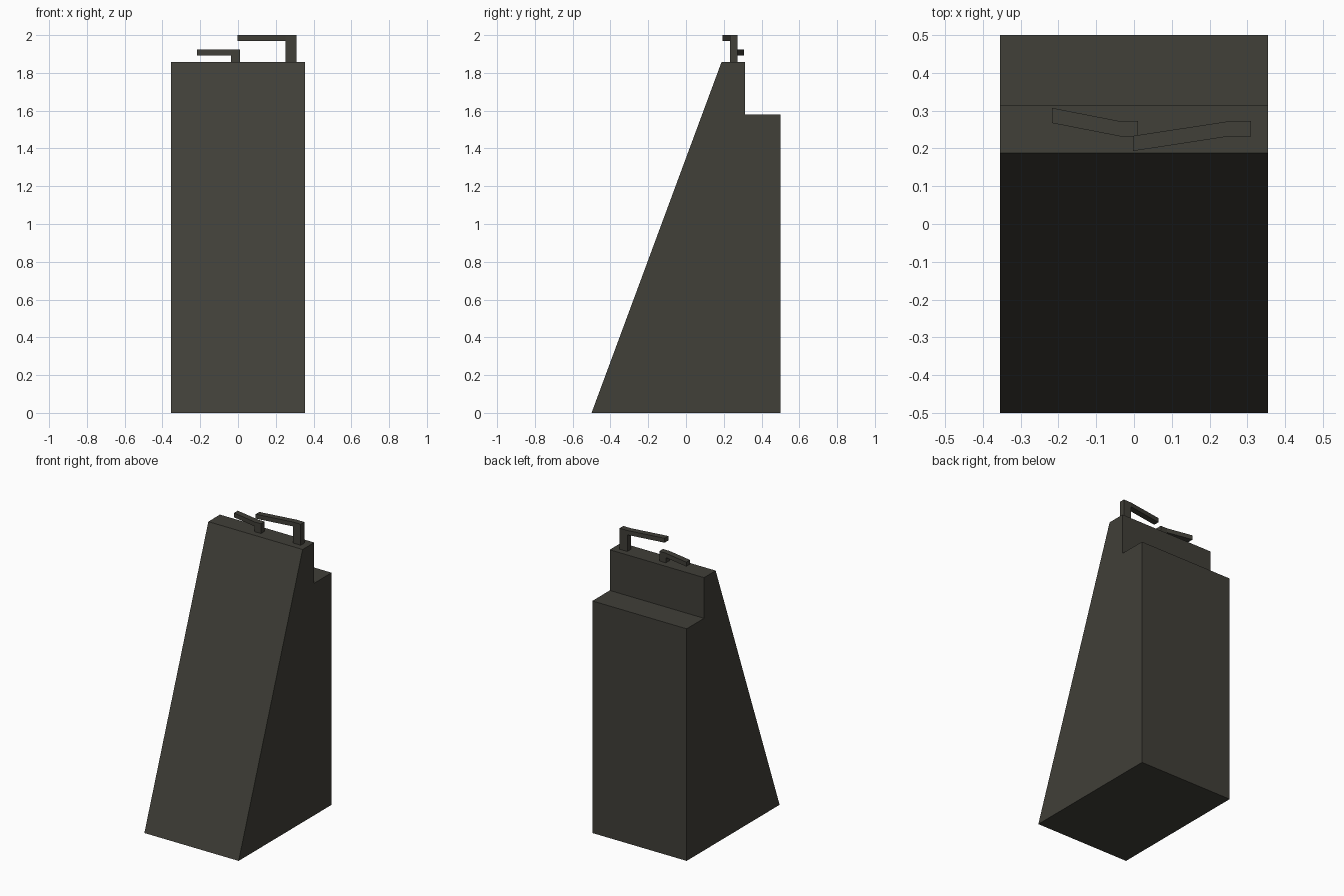
import bpy, bmesh
from mathutils import Vector

if "Cube" in bpy.data.objects:
    bpy.data.objects.remove(bpy.data.objects["Cube"])

mat = bpy.data.materials.new("dark olive grey")
mat.diffuse_color = (0.052, 0.050, 0.040, 1)
mat.use_nodes = True
mat.node_tree.nodes["Principled BSDF"].inputs["Base Color"].default_value = mat.diffuse_color


def prism(bm, outline, offset):
    """Extrude a closed flat outline along an offset vector."""
    face = bm.faces.new([bm.verts.new(p) for p in outline])
    res = bmesh.ops.extrude_face_region(bm, geom=[face], use_keep_orig=True)
    verts = [v for v in res["geom"] if isinstance(v, bmesh.types.BMVert)]
    bmesh.ops.translate(bm, verts=verts, vec=Vector(offset))


def finish(bm, name):
    bmesh.ops.recalc_face_normals(bm, faces=bm.faces)
    mesh = bpy.data.meshes.new(name)
    bm.to_mesh(mesh)
    bm.free()
    mesh.materials.append(mat)
    bpy.context.collection.objects.link(bpy.data.objects.new(name, mesh))


# Wedge body with stepped back
profile = [(-0.5, 0), (0.5, 0), (0.5, 1.58), (0.313, 1.58), (0.313, 1.857), (0.188, 1.857)]
bm = bmesh.new()
prism(bm, [(-0.355, y, z) for y, z in profile], (0.71, 0, 0))
finish(bm, "wedge_body")


def lever(name, x_right, x_post, x_tip, tip_shift, top):
    """One bent lever: upright post plus an arm slanting away to the left."""
    y0, y1, base, under = 0.232, 0.272, 1.857, top - 0.03
    rows = [(x_right, 0), (x_post, 0), (x_tip, tip_shift)]
    bm = bmesh.new()
    # front and back side outlines share the same bent shape
    pts = [(rows[0], base), (rows[0], top), (rows[1], top), (rows[2], top),
           (rows[2], under), (rows[1], under), (rows[1], base)]
    front = [bm.verts.new((x, y0 + s, z)) for (x, s), z in pts]
    back = [bm.verts.new((x, y1 + s, z)) for (x, s), z in pts]
    for side in (front, back):
        bm.faces.new([side[i] for i in (0, 1, 2, 5, 6)])
        bm.faces.new([side[i] for i in (2, 3, 4, 5)])
    for i in range(7):
        j = (i + 1) % 7
        bm.faces.new([front[i], front[j], back[j], back[i]])
    finish(bm, name)


# Bent levers on the top
lever("tall_lever", 0.31, 0.252, -0.002, -0.039, 2.0)
lever("short_lever", 0.011, -0.038, -0.217, 0.035, 1.923)
